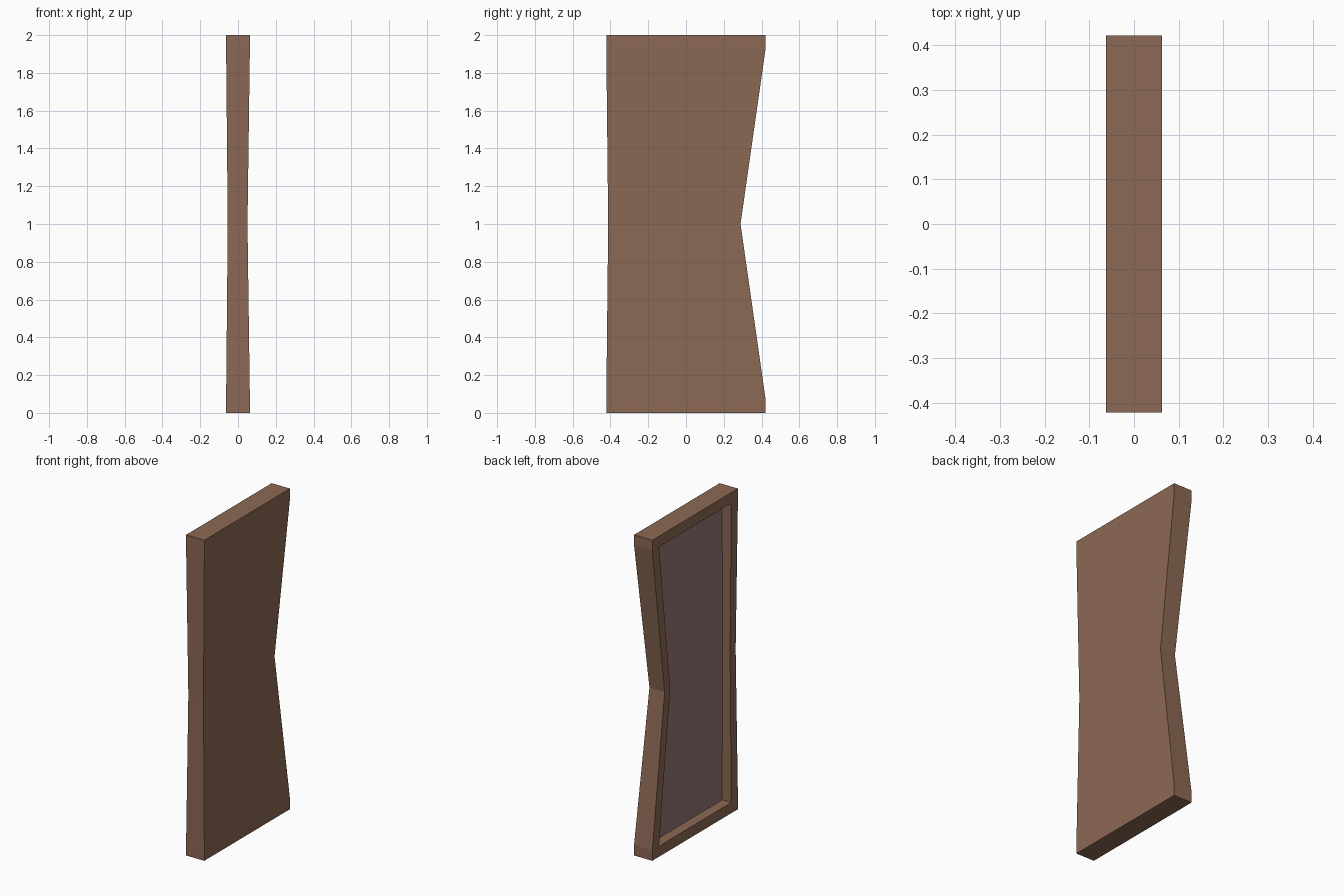
import bpy, bmesh
from mathutils import Vector, Matrix

if "Cube" in bpy.data.objects:
    bpy.data.objects.remove(bpy.data.objects["Cube"])

HX, HY, H = 0.063, 0.422, 2.0     # half thickness, half width, height
BORDER = 0.066                    # frame bar width
FLOOR_X = 0.0                     # depth of the recessed panel
WAIST, PIVOT = 0.83, Vector((-0.012, -0.363, 1.0))


def material(name, color):
    m = bpy.data.materials.new(name)
    m.diffuse_color = (*color, 1)
    m.use_nodes = True
    m.node_tree.nodes["Principled BSDF"].inputs["Base Color"].default_value = m.diffuse_color
    return m


def pinch(bm):
    # shrink the middle row towards the front edge
    for v in bm.verts:
        if abs(v.co.z - 1.0) < 1e-4:
            v.co = PIVOT + (v.co - PIVOT) * WAIST


def finish(bm, name, mat):
    me = bpy.data.meshes.new(name)
    bm.to_mesh(me)
    bm.free()
    me.materials.append(mat)
    ob = bpy.data.objects.new(name, me)
    bpy.context.collection.objects.link(ob)
    return ob


wood = material("wood", (0.262, 0.140, 0.088))
panel_mat = material("panel", (0.300, 0.190, 0.185))
IY = HY - BORDER

# frame: slab with cut lines, opened on the left side
bm = bmesh.new()
bmesh.ops.create_cube(bm, size=1, matrix=Matrix.Translation((0, 0, H / 2))
                      @ Matrix.Diagonal((2 * HX, 2 * HY, H, 1)))
cuts = [((0, 0, z), (0, 0, 1)) for z in (BORDER, 1.0, H - BORDER)]
cuts += [((0, y, 0), (0, 1, 0)) for y in (-IY, IY)]
for co, no in cuts:
    bmesh.ops.bisect_plane(bm, geom=bm.verts[:] + bm.edges[:] + bm.faces[:],
                           plane_co=co, plane_no=no)
inner = []
for f in bm.faces:
    c = f.calc_center_median()
    if c.x < -HX + 1e-4 and abs(c.y) < IY and BORDER < c.z < H - BORDER:
        inner.append(f)
bmesh.ops.delete(bm, geom=inner, context='FACES')

# recess walls
rim = [e for e in bm.edges if e.is_boundary]
walls = bmesh.ops.extrude_edge_only(bm, edges=rim)["geom"]
for v in walls:
    if isinstance(v, bmesh.types.BMVert):
        v.co.x = FLOOR_X
bmesh.ops.recalc_face_normals(bm, faces=bm.faces[:])
pinch(bm)
finish(bm, "frame", wood)

# recessed panel facing left
bm = bmesh.new()
rows = [[bm.verts.new((FLOOR_X, y, z)) for y in (-IY, IY)]
        for z in (BORDER, 1.0, H - BORDER)]
for a, b in zip(rows, rows[1:]):
    bm.faces.new((a[0], b[0], b[1], a[1]))
bm.normal_update()
for f in bm.faces:
    if f.normal.x > 0:
        f.normal_flip()
pinch(bm)
finish(bm, "inset_panel", panel_mat)
